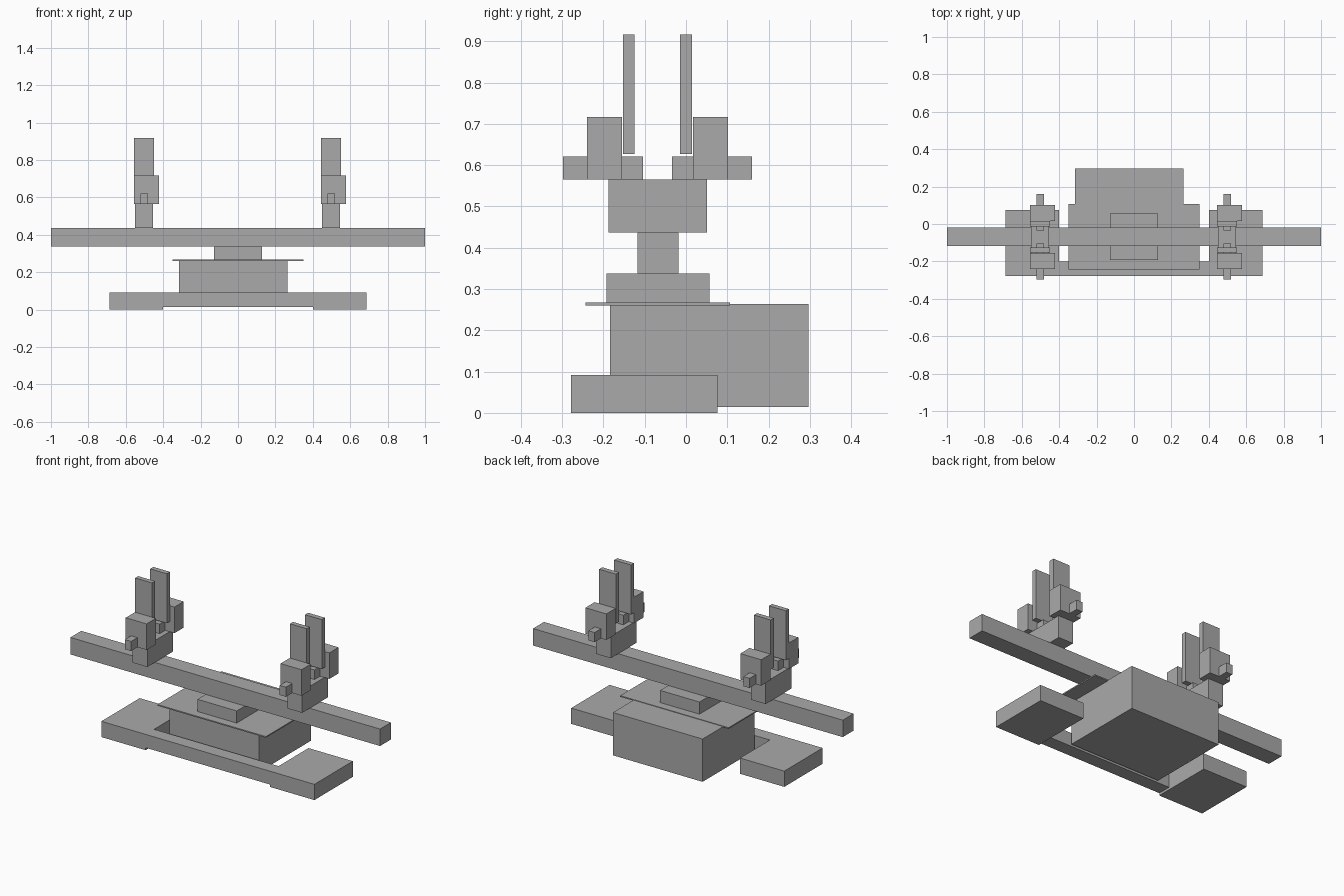
import bpy
import bmesh

if "Cube" in bpy.data.objects:
    bpy.data.objects.remove(bpy.data.objects["Cube"], do_unlink=True)

GREY = (0.4, 0.4, 0.4, 1)
grey = bpy.data.materials.new("plain_grey")
grey.use_nodes = True
grey.diffuse_color = GREY
grey.node_tree.nodes["Principled BSDF"].inputs["Base Color"].default_value = GREY


def box(name, x, y, z):
    """Box spanning the given (low, high) range on each axis."""
    bm = bmesh.new()
    bmesh.ops.create_cube(bm, size=1)
    for v in bm.verts:
        v.co = [r[0] if c < 0 else r[1] for c, r in zip(v.co, (x, y, z))]
    mesh = bpy.data.meshes.new(name)
    bm.to_mesh(mesh)
    bm.free()
    mesh.materials.append(grey)
    obj = bpy.data.objects.new(name, mesh)
    bpy.context.collection.objects.link(obj)
    return obj


def base_frame():
    """U-shaped base: front bar and two side feet in one outline."""
    side, inner, front, bar, back = 0.688, 0.402, -0.278, -0.2, 0.076
    outline = [(-side, front), (side, front), (side, back), (inner, back),
               (inner, bar), (-inner, bar), (-inner, back), (-side, back)]
    bm = bmesh.new()
    face = bm.faces.new([bm.verts.new((x, y, 0.014)) for x, y in outline])
    up = bmesh.ops.extrude_face_region(bm, geom=[face])["geom"]
    for v in up:
        if isinstance(v, bmesh.types.BMVert):
            v.co.z = 0.092
    bmesh.ops.recalc_face_normals(bm, faces=bm.faces)
    mesh = bpy.data.meshes.new("base_frame")
    bm.to_mesh(mesh)
    bm.free()
    mesh.materials.append(grey)
    obj = bpy.data.objects.new("base_frame", mesh)
    bpy.context.collection.objects.link(obj)


# Base with foot pads
base_frame()
box("left_foot_pad", (0.402, 0.688), (-0.278, 0.076), (0, 0.014))
box("right_foot_pad", (-0.688, -0.402), (-0.278, 0.076), (0, 0.014))

# Central housing, cover plate, pedestal and long beam
box("housing", (-0.315, 0.264), (-0.184, 0.297), (0.014, 0.264))
box("cover_plate", (-0.35, 0.35), (-0.243, 0.107), (0.26, 0.267))
box("pedestal", (-0.127, 0.127), (-0.193, 0.057), (0.267, 0.338))
box("beam", (-1, 1), (-0.118, -0.018), (0.338, 0.437))

# Two identical clamps, one unit apart on the beam
for side, cx in (("right", -0.5), ("left", 0.5)):
    box(f"{side}_clamp_block", (cx - 0.05, cx + 0.046), (-0.188, 0.051), (0.437, 0.565))
    jaws = (("front", (-0.24, -0.155), (-0.298, -0.104), (-0.153, -0.125)),
            ("back", (0.017, 0.102), (-0.034, 0.16), (-0.014, 0.015)))
    for end, jaw, pin, plate in jaws:
        box(f"{side}_{end}_jaw", (cx - 0.057, cx + 0.078), jaw, (0.565, 0.717))
        box(f"{side}_{end}_pin", (cx - 0.022, cx + 0.018), pin, (0.565, 0.621))
        box(f"{side}_{end}_grip_plate", (cx - 0.057, cx + 0.051), plate, (0.627, 0.916))
